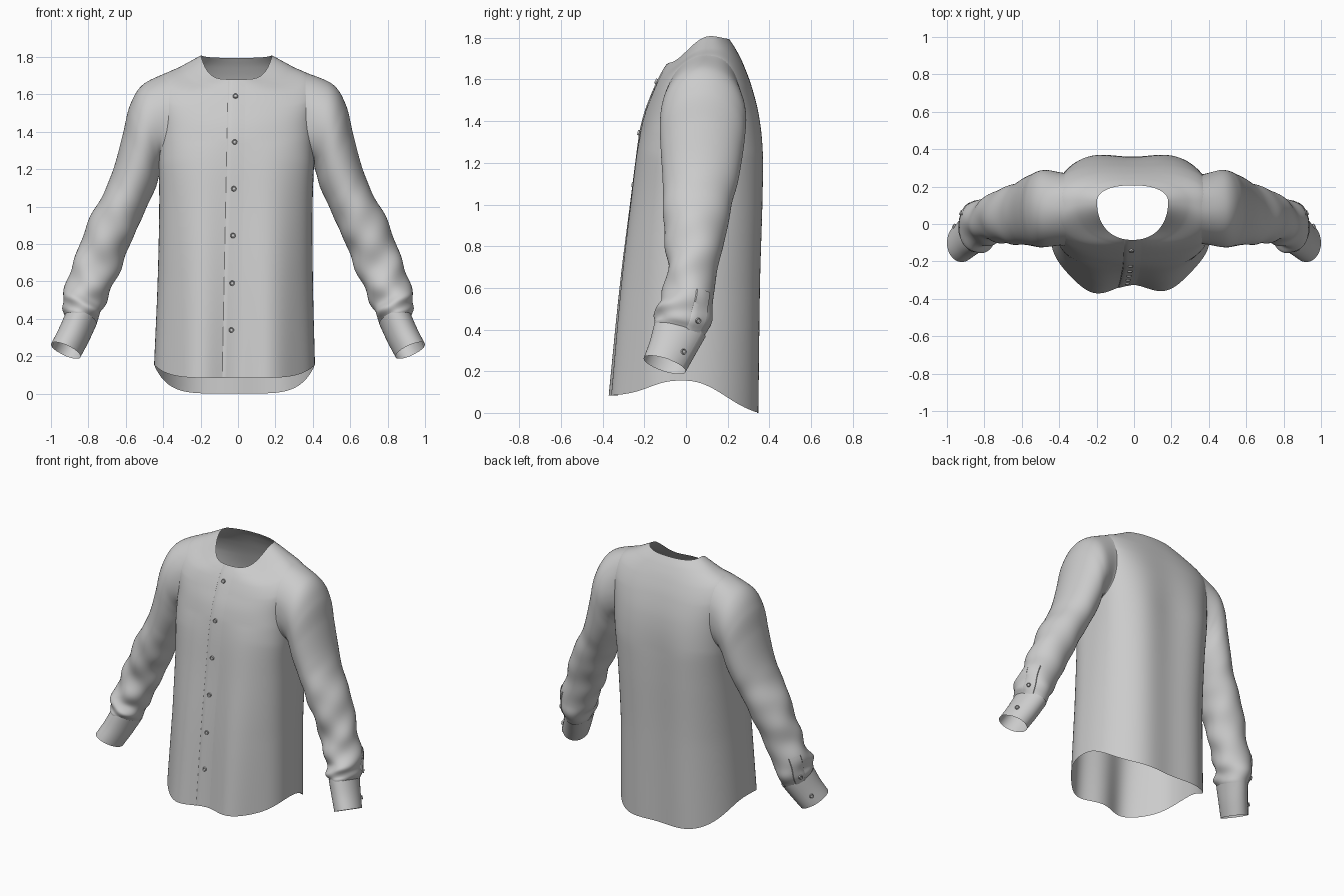
import bpy, bmesh, math
from math import sin, cos, pi, radians
from mathutils import Vector
from mathutils.bvhtree import BVHTree

if "Cube" in bpy.data.objects:
    bpy.data.objects.remove(bpy.data.objects["Cube"])


def spline(rows, t):
    """Smooth interpolation through a list of rows (numbers or vectors)."""
    n = len(rows) - 1
    i = min(int(t), n - 1)
    f = t - i
    b, c = rows[i], rows[i + 1]
    a = rows[i - 1] if i > 0 else [2 * p - q for p, q in zip(b, c)]
    d = rows[i + 2] if i + 2 <= n else [2 * q - p for p, q in zip(b, c)]
    return [0.5 * (2 * q + (r - p) * f + (2 * p - 5 * q + 4 * r - s) * f * f
                   + (3 * q - p - 3 * r + s) * f ** 3) for p, q, r, s in zip(a, b, c, d)]


def finish(name, bm, angle=50):
    bmesh.ops.recalc_face_normals(bm, faces=bm.faces)
    me = bpy.data.meshes.new(name)
    bm.to_mesh(me)
    bm.free()
    ob = bpy.data.objects.new(name, me)
    bpy.context.collection.objects.link(ob)
    bpy.ops.object.select_all(action='DESELECT')
    bpy.context.view_layer.objects.active = ob
    ob.select_set(True)
    bpy.ops.object.shade_smooth_by_angle(angle=radians(angle))
    return ob


def grid(rows, closed=True):
    """Quad sheet from rows of points."""
    bm = bmesh.new()
    vs = [[bm.verts.new(p) for p in r] for r in rows]
    m = len(rows[0])
    for a, b in zip(vs, vs[1:]):
        for j in range(m if closed else m - 1):
            k = (j + 1) % m
            bm.faces.new((a[j], a[k], b[k], b[j]))
    return bm


def button(name, pos, normal):
    bm = bmesh.new()
    bmesh.ops.create_cone(bm, cap_ends=True, segments=20, radius1=0.014, radius2=0.012, depth=0.008)
    top = max(bm.faces, key=lambda f: f.calc_center_median().z)
    bmesh.ops.inset_region(bm, faces=[top], thickness=0.004)
    bmesh.ops.translate(bm, verts=top.verts, vec=(0, 0, -0.003))
    ob = finish(name, bm, 35)
    ob.location = Vector(pos) + Vector(normal) * 0.004
    ob.rotation_euler = Vector(normal).to_track_quat('Z', 'Y').to_euler()


# Torso rings: z front/side/back, y front/side/back, half width
TORSO = [
    (0.083, 0.155, 0.000, -0.354, -0.02, 0.354, 0.430),
    (0.60, 0.60, 0.60, -0.312, 0.00, 0.362, 0.415),
    (1.00, 1.00, 1.00, -0.268, 0.03, 0.372, 0.410),
    (1.25, 1.22, 1.25, -0.238, 0.05, 0.372, 0.415),
    (1.42, 1.42, 1.42, -0.203, 0.08, 0.355, 0.418),
    (1.53, 1.60, 1.56, -0.163, 0.09, 0.320, 0.430),
    (1.60, 1.695, 1.66, -0.132, 0.10, 0.282, 0.400),
    (1.645, 1.748, 1.74, -0.108, 0.115, 0.242, 0.300),
    (1.68, 1.808, 1.795, -0.085, 0.12, 0.207, 0.190)]


def torso_pt(t, a):
    zf, zs, zb, yf, ys, yb, w = spline(TORSO, t)
    s, c = sin(a), cos(a)
    k = abs(s)
    k = k * k * (3 - 2 * k)
    p = 0.80 if t < 6 else 0.80 + 0.05 * (t - 6)
    x = w * math.copysign(abs(c) ** p, c)
    # boxier section around the chest
    box = max(0, min(1, (t - 1) / 2, (7 - t) / 2))
    q = abs(s) ** (p - 0.24 * box)
    z = zs + ((zf if s < 0 else zb) - zs) * k
    y = ys + ((yf if s < 0 else yb) - ys) * q
    # hanging folds, fading towards the chest
    fade = max(0, 1 - z / 1.35)
    if s < 0:
        y += 0.03 * fade ** 0.7 * cos(2 * pi * x / 0.40) * q + 0.04 * fade * x * q
    else:
        y -= 0.014 * cos(2 * pi * x / 0.5) * q * max(0, min(1, (1.7 - z) * 2))
    return Vector((x - 0.008 - 0.012 * fade, y, z))


COLS = 160
bm = grid([[torso_pt(i / 10, 2 * pi * j / COLS) for j in range(COLS)] for i in range(81)])
bm.normal_update()
tree = BVHTree.FromBMesh(bm)
# open armholes, covered by the sleeve heads
hole = [f for f in bm.faces for c in [f.calc_center_median()] if abs(c.x) > 0.3
        and ((c.y - 0.08) / 0.15) ** 2 + ((c.z - 1.46) / 0.20) ** 2 < 1]
bmesh.ops.delete(bm, geom=hole, context='FACES')
finish("shirt_body", bm)


# Front placket, laid on the torso with one raised edge
def front_pt(x, z, off):
    hit = tree.ray_cast(Vector((x, -2, z)), Vector((0, 1, 0)))
    return hit[0] + Vector((0, -off, 0)), hit[1]


strip = []
for i in range(61):
    z = 0.088 + (1.675 - 0.088) * i / 60
    mid = -0.042 + 0.020 * z
    offs = [(-0.044, 0.0), (-0.041, 0.003), (-0.02, 0.004), (0.0, 0.004), (0.025, 0.002), (0.05, 0.0005)]
    strip.append([front_pt(mid + dx, z, o)[0] for dx, o in offs])
finish("front_placket", grid(strip, False), 60)

for i, z in enumerate((1.59, 1.345, 1.095, 0.845, 0.59, 0.34)):
    p, n = front_pt(-0.042 + 0.018 * z, z, 0.004)
    button(f"front_button_{i + 1}", p, n if n.y < 0 else -n)

# Sleeve rings: outer x,z  inner x,z  y front,back
SLEEVE = [
    (0.360, 1.715, 0.405, 1.210, -0.125, 0.285),
    (0.508, 1.652, 0.412, 1.195, -0.122, 0.288),
    (0.578, 1.540, 0.422, 1.165, -0.125, 0.285),
    (0.615, 1.390, 0.440, 1.100, -0.12, 0.272),
    (0.660, 1.220, 0.480, 1.015, -0.112, 0.25),
    (0.710, 1.090, 0.520, 0.925, -0.11, 0.22),
    (0.780, 0.960, 0.565, 0.825, -0.108, 0.20),
    (0.840, 0.820, 0.610, 0.715, -0.092, 0.17),
    (0.885, 0.680, 0.660, 0.590, -0.098, 0.14),
    (0.932, 0.550, 0.710, 0.485, -0.125, 0.13),
    (0.935, 0.470, 0.740, 0.415, -0.155, 0.115),
    (0.920, 0.400, 0.775, 0.350, -0.145, 0.070)]
CUFF = [
    (0.918, 0.430, 0.755, 0.375, -0.148, 0.095),
    (0.958, 0.340, 0.797, 0.283, -0.172, 0.045),
    (0.998, 0.262, 0.842, 0.198, -0.202, 0.0)]
FOLD = 0.0075


def tube_pt(table, t, a, side, scale=1.0, off=0.0):
    ox, oz, ix, iz, y0, y1 = spline(table, t)
    cen = Vector(((ox + ix) / 2, (y0 + y1) / 2, (oz + iz) / 2))
    U = Vector(((ox - ix) / 2, 0, (oz - iz) / 2))
    tilt = 0.30 if table is CUFF else 0.30 * max(0, (t - 8) / 3)
    V = Vector((0, (y1 - y0) / 2, -(y1 - y0) / 2 * tilt))
    d = U * cos(a) + V * sin(a)
    if table is SLEEVE:
        # gathered folds, strongest from the elbow down, heavier at the front
        amp = FOLD * max(0, min(1, (t - 4) / 4)) * min(1, (11 - t) / 0.6)
        wave = sin(2 * pi * 0.7 * t + 2 * a) + 0.7 * sin(2 * pi * 0.5 * t - 3 * a + 1)
        off += amp * wave * (0.65 - 0.35 * sin(a))
    p = cen + d * scale + d.normalized() * off
    return Vector((p.x * side, p.y, p.z))


RING = [2 * pi * j / 72 for j in range(72)]
for side, tag in ((1, "left"), (-1, "right")):
    # sleeve head starts on the body surface and leaves it tangentially
    head = [[tree.find_nearest(tube_pt(SLEEVE, 0, a, side, s))[0] for a in RING] for s in (1.3, 1.0)]
    head += [[tube_pt(SLEEVE, t, a, side) for a in RING] for t in (1, 2, 3)]
    rows = [spline(head, 1 + i / 10) for i in range(20)]
    rows += [[tube_pt(SLEEVE, i / 10, a, side) for a in RING] for i in range(20, 111)]
    finish(f"{tag}_sleeve", grid(rows), 80)

    # cuff: a wrapped band whose end overlaps its start
    rows = [[tube_pt(CUFF, i / 6, radians(15 + 400 * j / 80), side, 0.98 + 0.05 * j / 80)
             for j in range(81)] for i in range(13)]
    finish(f"{tag}_cuff", grid(rows, False))

    # sleeve vent strip above the cuff
    section = ((18, 0.0), (20, 0.004), (30, 0.005), (42, 0.005), (53, 0.005), (55, 0.0))
    rows = [[tube_pt(SLEEVE, 8.6 + 0.1 * i, radians(a), side, off=o) for a, o in section]
            for i in range(24)]
    finish(f"{tag}_sleeve_vent", grid(rows, False), 40)

    # cuff and vent buttons
    for k, (table, t, o, sc) in enumerate(((CUFF, 1.3, 0.002, 1.03), (SLEEVE, 10.1, 0.005, 1.0))):
        a = radians(34)
        p = tube_pt(table, t, a, side, sc, o)
        e1 = tube_pt(table, t, a + 0.05, side) - tube_pt(table, t, a - 0.05, side)
        e2 = tube_pt(table, t + 0.1, a, side) - tube_pt(table, t - 0.1, a, side)
        n = e1.cross(e2).normalized()
        button(f"{tag}_cuff_button_{k + 1}", p, n if n.x * side > 0 else -n)
